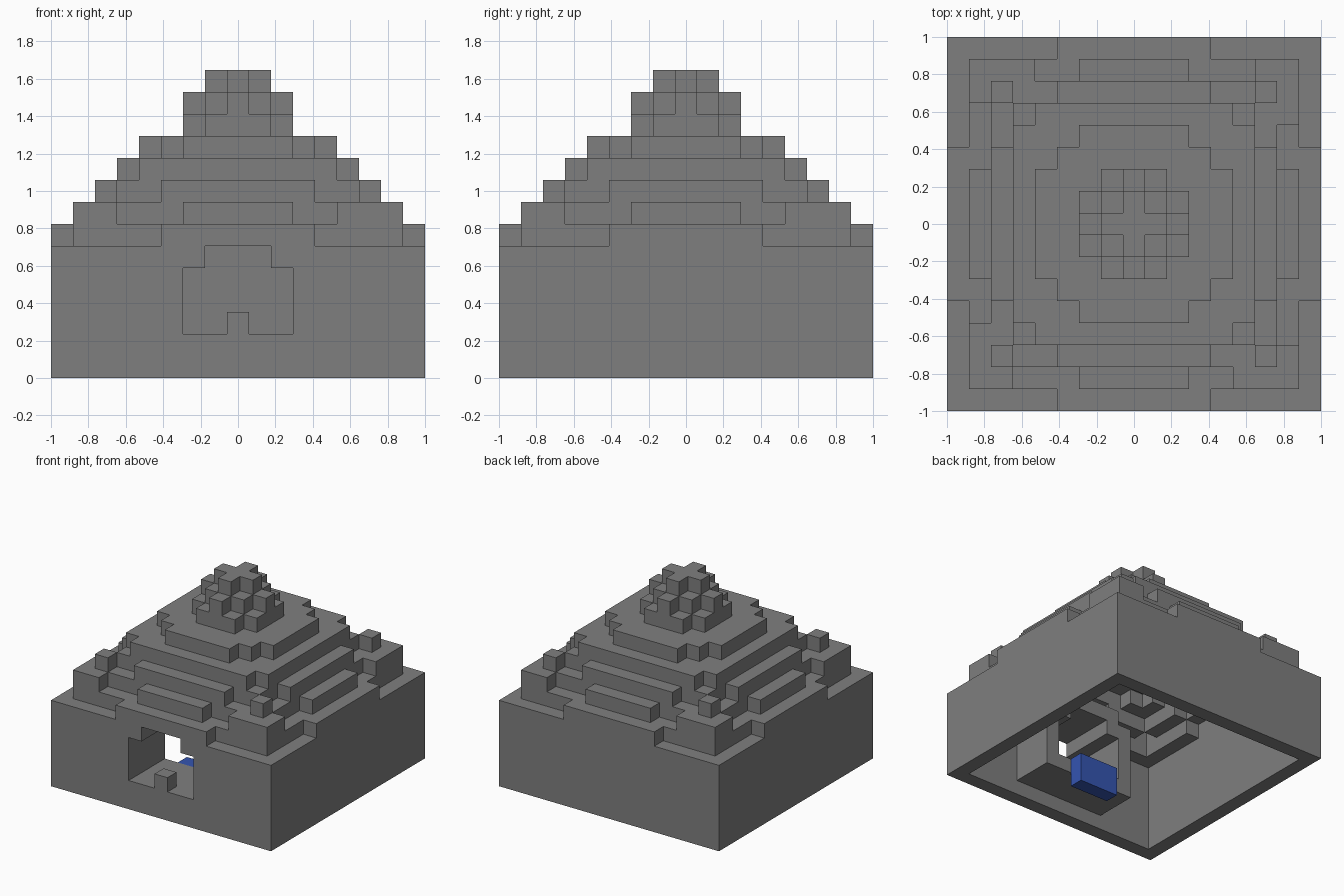
import bpy
import bmesh
from mathutils import Vector

if "Cube" in bpy.data.objects:
    bpy.data.objects.remove(bpy.data.objects["Cube"], do_unlink=True)

U = 2 / 17  # edge of one building block
DIRS = [Vector(d) for d in ((1, 0, 0), (-1, 0, 0), (0, 1, 0),
                            (0, -1, 0), (0, 0, 1), (0, 0, -1))]


def material(name, rgb):
    m = bpy.data.materials.new(name)
    m.use_nodes = True
    colour = (*rgb, 1)
    m.diffuse_color = colour
    m.node_tree.nodes["Principled BSDF"].inputs["Base Color"].default_value = colour
    return m


def box(xs, ys, zs):
    """Block cells between inclusive limits."""
    return {(x, y, z) for x in range(xs[0], xs[1] + 1)
            for y in range(ys[0], ys[1] + 1) for z in range(zs[0], zs[1] + 1)}


def slab(a, b, z):
    """Cross-shaped layer: a rectangle and its quarter turn."""
    return box((-a, a), (-b, b), (z, z)) | box((-b, b), (-a, a), (z, z))


def four_corners(cells):
    """Repeat cells by quarter turns about the centre."""
    out = set()
    for x, y, z in cells:
        for _ in range(4):
            x, y = -y, x
            out.add((x, y, z))
    return out


def shift(c, d):
    return (c[0] + int(d.x), c[1] + int(d.y), c[2] + int(d.z))


def build(name, cells, mat):
    """Skin the cells with outward faces only."""
    bm = bmesh.new()
    verts = {}

    def vert(p):
        key = tuple(round(2 * v) for v in p)
        if key not in verts:
            verts[key] = bm.verts.new((p.x * U, p.y * U, (p.z + 0.5) * U))
        return verts[key]

    for c in sorted(cells):
        for d in DIRS:
            if shift(c, d) in cells:
                continue
            u = Vector((d.y, d.z, d.x))
            v = d.cross(u)
            mid = Vector(c) + d / 2
            bm.faces.new([vert(mid + (u * s + v * t) / 2)
                          for s, t in ((1, 1), (-1, 1), (-1, -1), (1, -1))])
    mesh = bpy.data.meshes.new(name)
    bm.to_mesh(mesh)
    bm.free()
    mesh.materials.append(mat)
    ob = bpy.data.objects.new(name, mesh)
    bpy.context.collection.objects.link(ob)
    return ob


stone = material("grey stone", (0.212, 0.212, 0.212))
blue = material("blue", (0.035, 0.09, 0.44))

# Outer mass: square base and stepped roof
mass = box((-8, 8), (-8, 8), (0, 5))
roof = {6: [(7, 7), (8, 3)], 7: [(6, 6), (7, 2)], 8: [(5, 5), (6, 3)],
        9: [(5, 4)], 10: [(4, 2), (3, 3)], 11: [(2, 1)],
        12: [(2, 0), (1, 1)], 13: [(1, 0)]}
for level, parts in roof.items():
    for a, b in parts:
        mass |= slab(a, b, level)

# Corner ornaments: an uneven angle piece with one block above it
mass |= four_corners(box((5, 7), (-7, -7), (7, 7)) | {(7, -6, 7), (6, -6, 8)})

# Hollow inside, open underneath, one block thick
hollow = {c for c in mass
          if all(shift(c, d) in mass or shift(c, d)[2] < 0 for d in DIRS)}
shell = mass - hollow

# Entrance passage behind the front opening
shell |= box((-3, 3), (-7, -5), (1, 5)) | box((-2, 2), (-7, -5), (6, 6))
shell -= box((-2, 2), (-8, -5), (2, 4)) | box((-1, 1), (-8, -5), (5, 5))
shell.add((0, -8, 2))  # sill block

build("stepped_building", shell, stone)
build("inner_step", box((-1, 1), (-4, -4), (0, 1)), blue)
